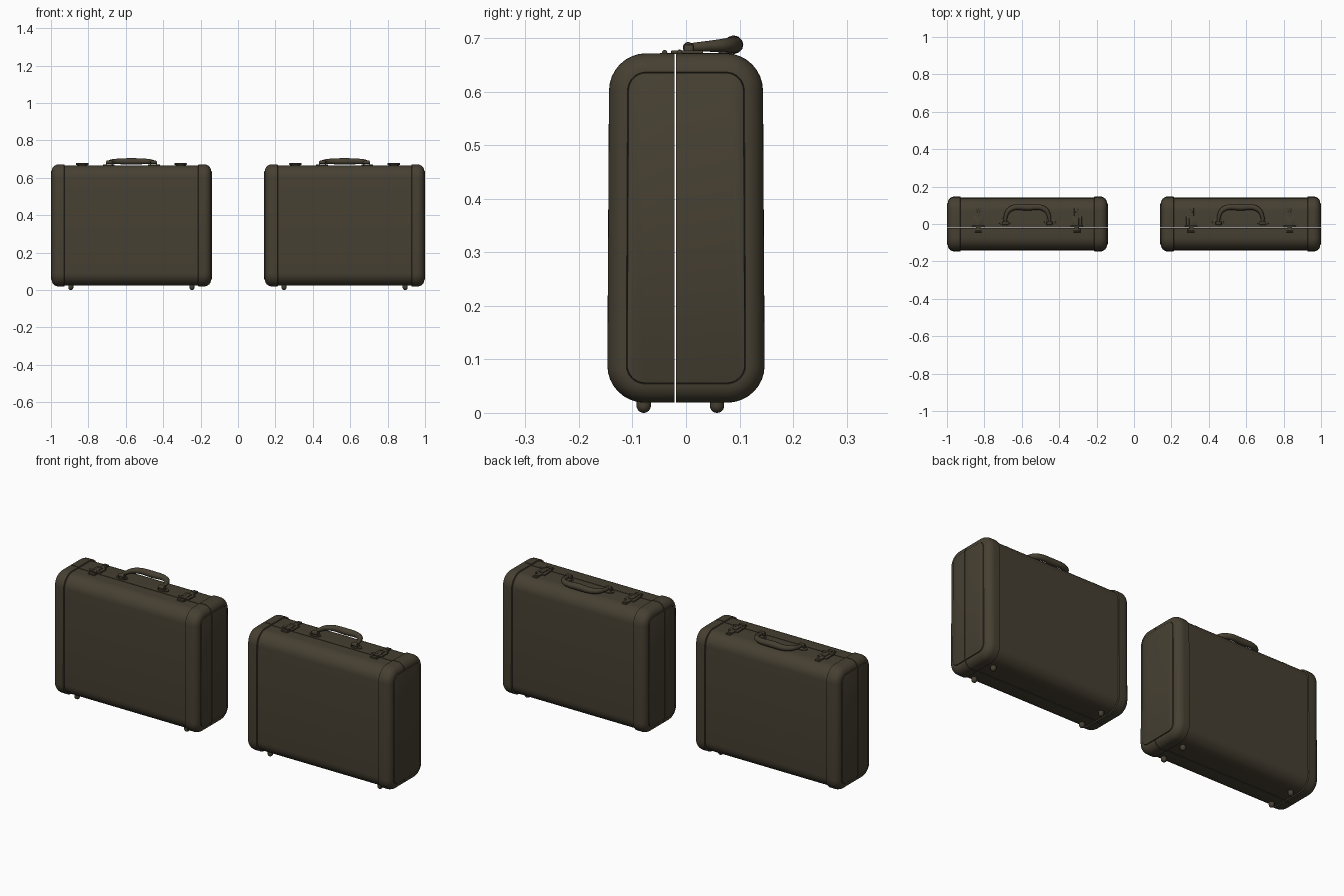
import bpy, bmesh, math
from mathutils import Matrix, Vector

cube = bpy.data.objects.get("Cube")
if cube:
    bpy.data.objects.remove(cube, do_unlink=True)

# One dark olive leather colour
olive = bpy.data.materials.new("dark_olive")
olive.use_nodes = True
colour = (0.062, 0.051, 0.032, 1)
olive.diffuse_color = colour
olive.node_tree.nodes["Principled BSDF"].inputs["Base Color"].default_value = colour

MID_Z = 0.3455
TOP = 0.667
parts = []


def register(obj, angle=35):
    """Colour, shade and remember a part of the case."""
    obj.data.materials.clear()
    obj.data.materials.append(olive)
    bpy.ops.object.select_all(action='DESELECT')
    obj.select_set(True)
    bpy.context.view_layer.objects.active = obj
    bpy.ops.object.shade_smooth_by_angle(angle=math.radians(angle))
    parts.append(obj)
    return obj


def from_bmesh(name, bm, angle=35):
    bmesh.ops.recalc_face_normals(bm, faces=bm.faces)
    mesh = bpy.data.meshes.new(name)
    bm.to_mesh(mesh)
    bm.free()
    obj = bpy.data.objects.new(name, mesh)
    bpy.context.collection.objects.link(obj)
    return register(obj, angle)


def ring(x, hy, hz, r, steps=8):
    """Rounded rectangle across x, a little narrower toward the top."""
    points = []
    for corner, (sy, sz) in enumerate(((1, 1), (-1, 1), (-1, -1), (1, -1))):
        for i in range(steps + 1):
            a = math.pi / 2 * (corner + i / steps)
            y = sy * (hy - r) + r * math.cos(a)
            z = sz * (hz - r) + r * math.sin(a)
            points.append((x, y * (1 - 0.04 * z), MID_Z + z))
    return points


def loft(stations):
    bm = bmesh.new()
    rings = [[bm.verts.new(p) for p in ring(*s)] for s in stations]
    for a, b in zip(rings, rings[1:]):
        for i in range(len(a)):
            j = (i + 1) % len(a)
            bm.faces.new((a[i], a[j], b[j], b[i]))
    bm.faces.new(rings[0])
    bm.faces.new(rings[-1])
    return bm


def halves(name, stations):
    """Split a loft along the opening, leaving a fine gap."""
    for label, y, side in (("front", -0.0217, 1), ("back", -0.0183, -1)):
        bm = loft(stations)
        cut = bmesh.ops.bisect_plane(
            bm, geom=bm.verts[:] + bm.edges[:] + bm.faces[:],
            plane_co=(0, y, 0), plane_no=(0, side, 0), clear_outer=True)
        edges = [e for e in cut["geom_cut"] if isinstance(e, bmesh.types.BMEdge)]
        bmesh.ops.holes_fill(bm, edges=edges)
        from_bmesh(f"{label}_{name}", bm)


def box(name, x, y, z, w, d, h, bevel=0.002):
    bm = bmesh.new()
    bmesh.ops.create_cube(bm, size=1)
    bmesh.ops.scale(bm, vec=(w, d, h), verts=bm.verts)
    bmesh.ops.bevel(bm, geom=bm.edges[:], offset=bevel, segments=2,
                    profile=0.5, affect='EDGES')
    bmesh.ops.translate(bm, vec=(x, y, z), verts=bm.verts)
    return from_bmesh(name, bm)


def rod(name, x, y, z, r, length, axis='X', sy=1):
    bm = bmesh.new()
    bmesh.ops.create_cone(bm, cap_ends=True, segments=20, radius1=r,
                          radius2=r, depth=length)
    rims = [e for e in bm.edges if len(e.link_faces) == 2
            and any(len(f.verts) > 4 for f in e.link_faces)]
    bmesh.ops.bevel(bm, geom=rims, offset=min(r, length) * 0.3, segments=2,
                    profile=0.5, affect='EDGES')
    if axis == 'X':
        bmesh.ops.rotate(bm, verts=bm.verts, matrix=Matrix.Rotation(math.pi / 2, 3, 'Y'))
    bmesh.ops.scale(bm, vec=(1, sy, 1), verts=bm.verts)
    bmesh.ops.translate(bm, vec=(x, y, z), verts=bm.verts)
    return from_bmesh(name, bm)


# Main shell and the slightly proud end caps
halves("shell", [(-0.37, 0.139, 0.321, 0.068), (0.37, 0.139, 0.321, 0.068)])
for side, label in ((-1, "right"), (1, "left")):
    cap = [(0.357, 0.141, 0.323, 0.068), (0.359, 0.1455, 0.3265, 0.070)]
    for i in range(9):
        a = math.pi / 2 * i / 8
        inset = 0.035 * (1 - math.cos(a))
        cap.append((0.388 + 0.038 * math.sin(a), 0.1455 - inset,
                    0.3265 - inset, 0.070 - inset))
    cap += [(0.424, 0.1095, 0.2905, 0.034), (0.429, 0.1085, 0.2895, 0.033),
            (0.430, 0.1065, 0.2875, 0.031)]
    halves(f"{label}_end_cap", [(side * s[0], *s[1:]) for s in cap])

# Rounded feet
for x in (-0.324, 0.324):
    for y in (-0.079, 0.058):
        bm = bmesh.new()
        bmesh.ops.create_uvsphere(bm, u_segments=20, v_segments=12, radius=0.0135)
        for v in bm.verts:
            v.co += Vector((x, y, 0.0135 + (0.015 if v.co.z > 0.001 else 0)))
        from_bmesh("foot", bm)

# Carrying handle, thick at the grip and folded back
curve = bpy.data.curves.new("handle", 'CURVE')
curve.dimensions = '3D'
curve.bevel_depth = 1
curve.bevel_resolution = 4
curve.use_fill_caps = True
curve.resolution_u = 8
spline = curve.splines.new('BEZIER')
half = [(0.118, 0.008, 0.683, 0.008), (0.116, 0.040, 0.685, 0.010),
        (0.092, 0.079, 0.687, 0.014)]
path = [(-x, y, z, r) for x, y, z, r in half] + [(0, 0.089, 0.688, 0.0175)] + half[::-1]
spline.bezier_points.add(len(path) - 1)
for point, (x, y, z, r) in zip(spline.bezier_points, path):
    point.co = (x, y, z)
    point.radius = r
    point.handle_left_type = point.handle_right_type = 'AUTO'
handle = bpy.data.objects.new("handle", curve)
bpy.context.collection.objects.link(handle)
handle.select_set(True)
bpy.context.view_layer.objects.active = handle
bpy.ops.object.select_all(action='DESELECT')
handle.select_set(True)
bpy.ops.object.convert(target='MESH')
register(bpy.context.object)

# Handle mounts and latches, the same on both sides
for s in (-1, 1):
    rod("handle_mount_plate", s * 0.121, 0.011, TOP + 0.002, 0.032, 0.006, 'Z', 0.6)
    rod("handle_pin", s * 0.118, 0.004, 0.683, 0.010, 0.030)
    for dx in (-0.016, 0.016):
        box("handle_mount_lug", s * 0.118 + dx, 0.005, 0.677, 0.006, 0.018, 0.022)

    x = s * 0.263
    box("latch_back_plate", x, 0.015, TOP + 0.002, 0.056, 0.055, 0.008)
    box("latch_front_plate", x, -0.036, TOP + 0.002, 0.040, 0.026, 0.008)
    box("latch_tongue", x, 0.055, TOP + 0.002, 0.026, 0.062, 0.008)
    box("latch_lever", x, 0.002, TOP + 0.007, 0.024, 0.060, 0.007)
    rod("latch_hinge", x, -0.012, TOP + 0.007, 0.005, 0.066)
    rod("latch_hook", x, -0.040, TOP + 0.006, 0.005, 0.034)
    rod("latch_button", x, 0.070, TOP + 0.006, 0.009, 0.006, 'Z')

# Stand two matching cases side by side
for obj in list(parts):
    twin = obj.copy()
    bpy.context.collection.objects.link(twin)
    obj.location.x, twin.location.x = -0.57, 0.57
    obj.name, twin.name = "right_case_" + obj.name, "left_case_" + obj.name
